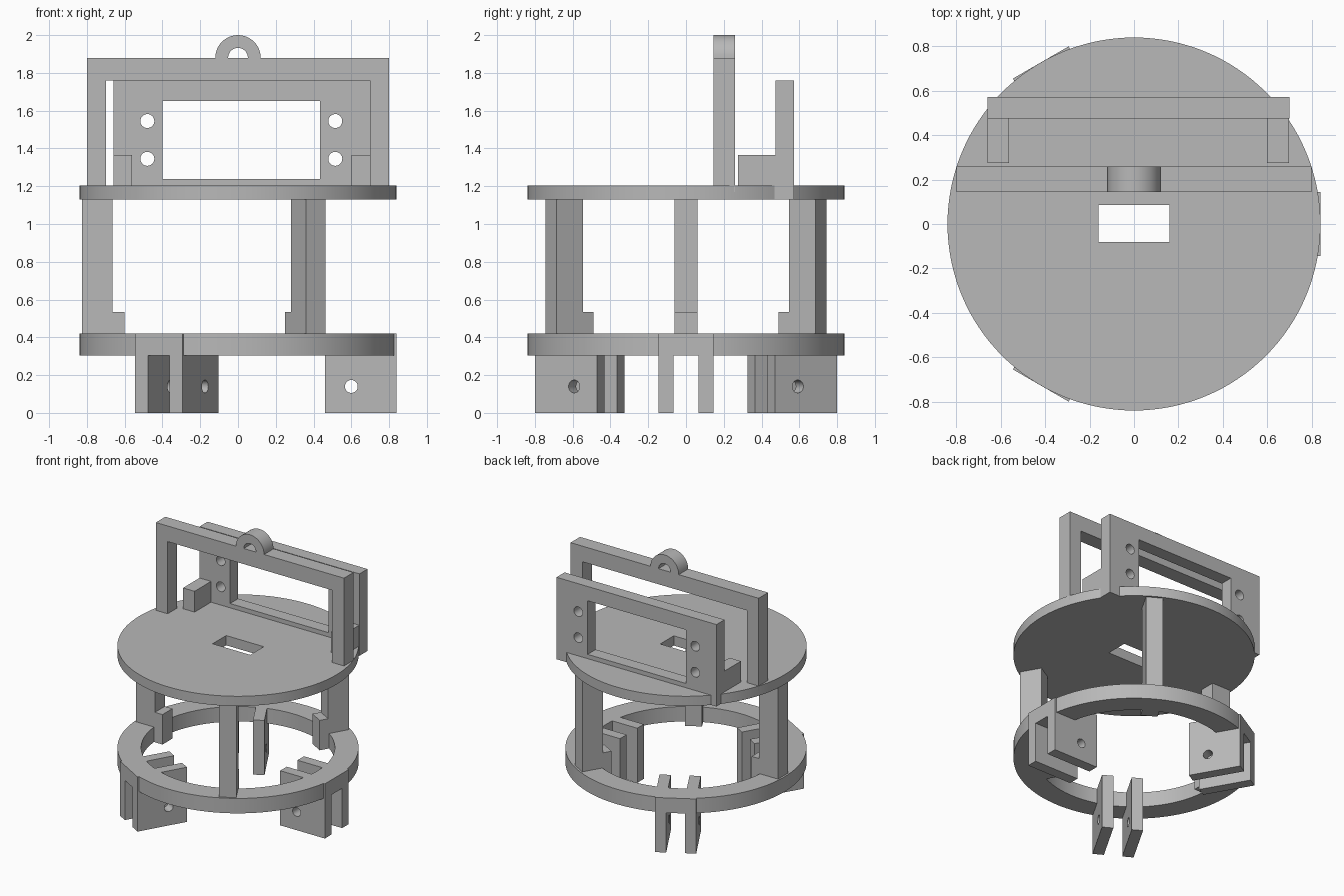
import bpy
from math import cos, sin, pi, radians
from mathutils import Matrix
import bmesh

if "Cube" in bpy.data.objects:
    bpy.data.objects.remove(bpy.data.objects["Cube"], do_unlink=True)

grey = bpy.data.materials.new("matte grey")
grey.use_nodes = True
grey.diffuse_color = (0.48, 0.48, 0.48, 1)
grey.node_tree.nodes["Principled BSDF"].inputs["Base Color"].default_value = (0.48, 0.48, 0.48, 1)


def rect(x0, x1, y0, y1):
    return [(x0, y0), (x1, y0), (x1, y1), (x0, y1)]


def circle(x, y, r, n=32):
    return [(x + r * cos(2 * pi * i / n), y + r * sin(2 * pi * i / n)) for i in range(n)]


def arc(x, y, r, n=24):
    return [(x + r * cos(pi * i / n), y + r * sin(pi * i / n)) for i in range(n + 1)]


def extrude(name, loops, low, high, upright=False, turn=0):
    """Extrude an outline with holes along z, or along y when upright."""
    curve = bpy.data.curves.new(name, "CURVE")
    curve.dimensions = "2D"
    curve.fill_mode = "BOTH"
    curve.extrude = (high - low) / 2
    for loop in loops:
        spline = curve.splines.new("POLY")
        spline.points.add(len(loop) - 1)
        for point, (x, y) in zip(spline.points, loop):
            point.co = (x, y, 0, 1)
        spline.use_cyclic_u = True
    helper = bpy.data.objects.new(name + " outline", curve)
    bpy.context.collection.objects.link(helper)
    depsgraph = bpy.context.evaluated_depsgraph_get()
    mesh = bpy.data.meshes.new_from_object(helper.evaluated_get(depsgraph))
    bpy.data.objects.remove(helper, do_unlink=True)
    bpy.data.curves.remove(curve)

    middle = (low + high) / 2
    if upright:
        place = Matrix.Translation((0, middle, 0)) @ Matrix.Rotation(pi / 2, 4, "X")
    else:
        place = Matrix.Translation((0, 0, middle))
    mesh.transform(Matrix.Rotation(radians(turn), 4, "Z") @ place)
    bm = bmesh.new()
    bm.from_mesh(mesh)
    bmesh.ops.remove_doubles(bm, verts=bm.verts, dist=0.0005)
    bmesh.ops.recalc_face_normals(bm, faces=bm.faces)
    bm.to_mesh(mesh)
    bm.free()
    mesh.name = name
    mesh.materials.clear()
    mesh.materials.append(grey)
    ob = bpy.data.objects.new(name, mesh)
    bpy.context.collection.objects.link(ob)
    bpy.ops.object.select_all(action="DESELECT")
    ob.select_set(True)
    bpy.context.view_layer.objects.active = ob
    bpy.ops.object.shade_smooth_by_angle(angle=radians(30))
    return ob


RADIUS = 0.84
RING_LOW, RING_HIGH = 0.305, 0.42
DECK_LOW, DECK_HIGH = 1.13, 1.205

# Deck with a slot, and the open ring below it
extrude("deck", [circle(0, 0, RADIUS, 128), rect(-0.16, 0.16, -0.08, 0.085)], DECK_LOW, DECK_HIGH)
extrude("base_ring", [circle(0, 0, RADIUS, 128), circle(0, 0, 0.675, 128)], RING_LOW, RING_HIGH)

for i in range(3):
    # Posts with a small foot on the inside
    angle = 60 + 120 * i
    extrude(f"post_{i + 1}", [rect(0.665, 0.825, -0.06, 0.06)], RING_LOW + 0.01, DECK_LOW, turn=angle)
    extrude(f"post_foot_{i + 1}", [rect(0.60, 0.70, -0.06, 0.06)], RING_LOW, 0.535, turn=angle)
    # Forked legs: two drilled plates each
    for side, y in (("a", -0.145), ("b", 0.065)):
        extrude(f"leg_plate_{i + 1}{side}",
                [rect(0.46, RADIUS, 0, RING_HIGH), circle(0.6, 0.14, 0.034)],
                y, y + 0.08, upright=True, turn=120 * i)
    extrude(f"leg_bridge_{i + 1}", [rect(0.70, RADIUS, -0.145, 0.145)], RING_LOW, RING_HIGH, turn=120 * i)

# Handle frame with a half-round eyelet
extrude("handle", [[(-0.8, 1.17), (-0.7, 1.17), (-0.7, 1.76), (0.7, 1.76),
                    (0.7, 1.17), (0.8, 1.17), (0.8, 1.88), (-0.8, 1.88)]], 0.145, 0.26, upright=True)
extrude("eyelet", [arc(0, 1.88, 0.12) + arc(0, 1.88, 0.052)[::-1]], 0.145, 0.26, upright=True)

# Mounting plate with a window, four screw holes and two side tabs
screws = [circle(x, z, 0.037) for x in (-0.48, 0.515) for z in (1.345, 1.545)]
extrude("mounting_plate", [rect(-0.66, 0.7, DECK_LOW, 1.76), rect(-0.4, 0.435, 1.238, 1.65)] + screws,
        0.475, 0.573, upright=True)
for name, x in (("right_tab", -0.66), ("left_tab", 0.6)):
    extrude(name, [rect(x, x + 0.098, 0.275, 0.48)], DECK_LOW, 1.365)
